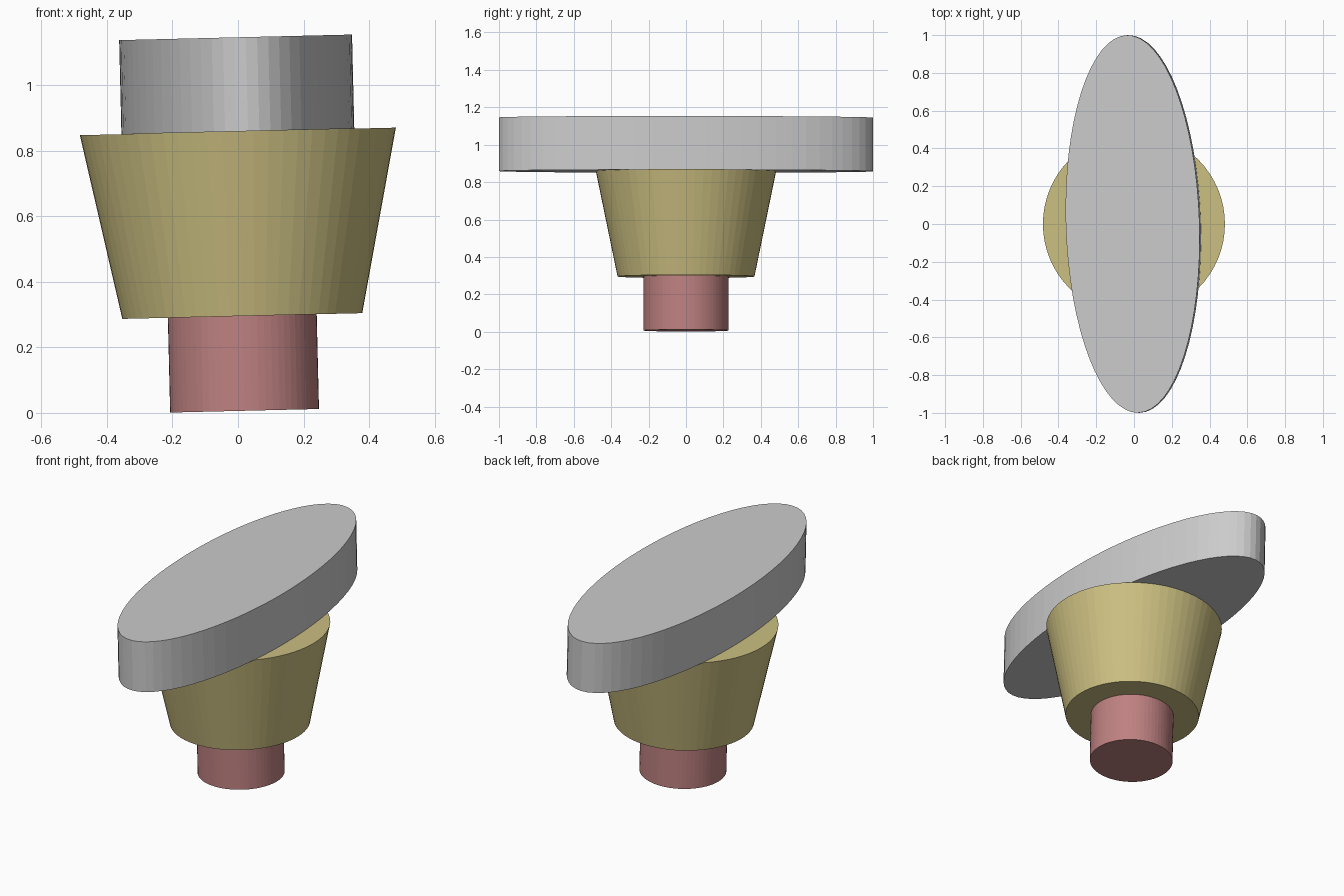
import bpy
import bmesh
from mathutils import Matrix

if "Cube" in bpy.data.objects:
    bpy.data.objects.remove(bpy.data.objects["Cube"])

# Shared slightly tilted axis of the whole stack
FRAME = Matrix.Translation((0.02, 0, 0.0065)) @ Matrix.Rotation(-0.024, 4, 'Y')


def material(name, color):
    m = bpy.data.materials.new(name)
    m.diffuse_color = color
    m.use_nodes = True
    m.node_tree.nodes["Principled BSDF"].inputs["Base Color"].default_value = m.diffuse_color
    return m


def frustum(name, r0, r1, z0, z1, mat=None, scale=(1, 1, 1), turn=0.0):
    bm = bmesh.new()
    place = (FRAME @ Matrix.Translation((0, 0, (z0 + z1) / 2))
             @ Matrix.Rotation(turn, 4, 'Z') @ Matrix.Diagonal((*scale, 1)))
    bmesh.ops.create_cone(bm, cap_ends=True, segments=64, radius1=r0,
                          radius2=r1, depth=z1 - z0, matrix=place)
    mesh = bpy.data.meshes.new(name)
    bm.to_mesh(mesh)
    bm.free()
    obj = bpy.data.objects.new(name, mesh)
    bpy.context.collection.objects.link(obj)
    if mat:
        mesh.materials.append(mat)


# Narrow foot
frustum("foot", 0.227, 0.227, 0, 0.289, material("red", (0.52, 0.22, 0.22, 1)))
# Flared body
frustum("body", 0.366, 0.482, 0.289, 0.852, material("yellow", (0.60, 0.52, 0.22, 1)))
# Oval top plate
frustum("oval_plate", 1, 1, 0.852, 1.139, scale=(0.354, 1, 1), turn=0.031)
